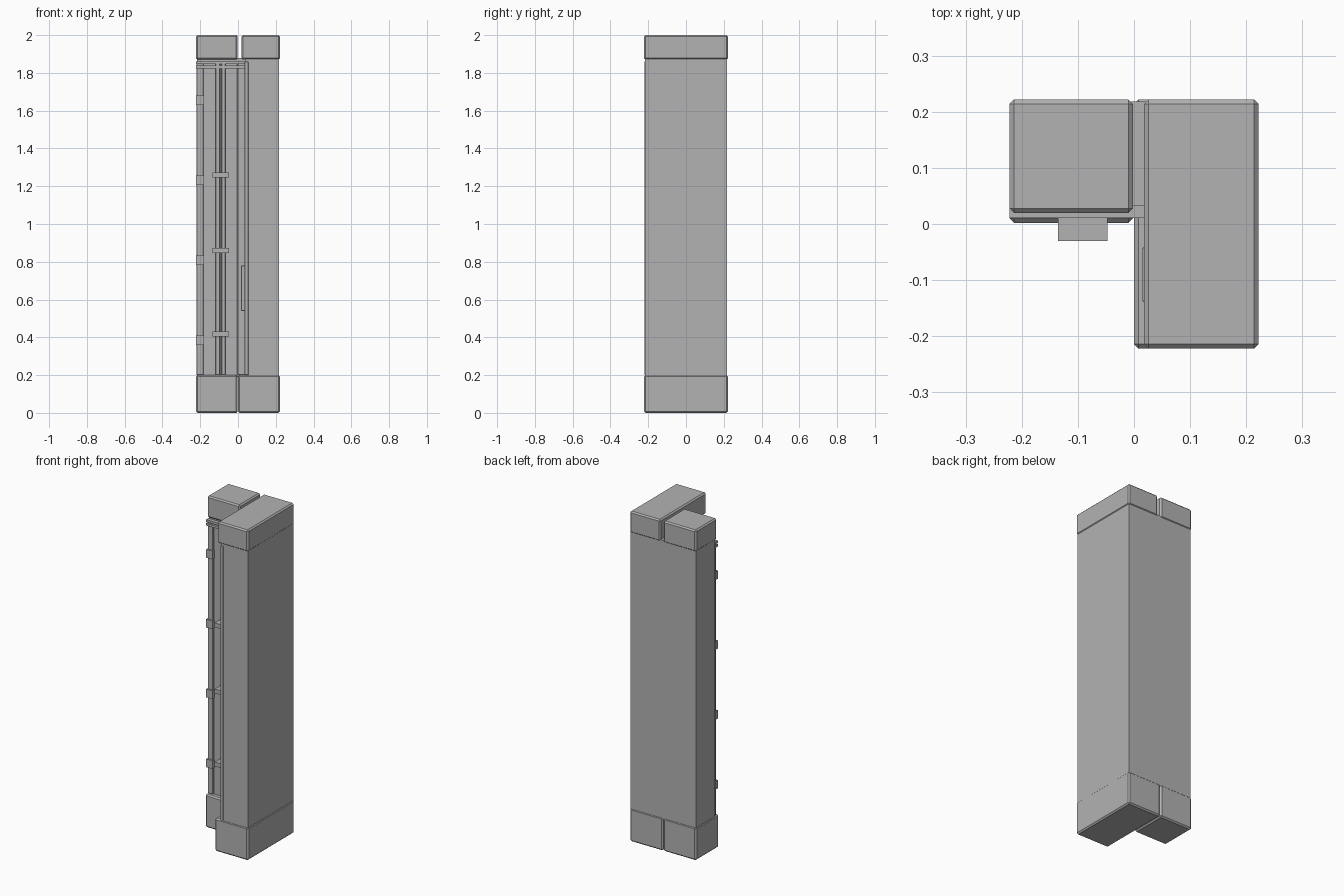
import bpy
import bmesh

if "Cube" in bpy.data.objects:
    bpy.data.objects.remove(bpy.data.objects["Cube"])

grey = bpy.data.materials.new("plaster grey")
grey.diffuse_color = (0.45, 0.45, 0.45, 1)
grey.use_nodes = True
grey.node_tree.nodes["Principled BSDF"].inputs["Base Color"].default_value = grey.diffuse_color


def box(name, x, y, z, bevel=0.0):
    """Box from (min, max) ranges, with optional chamfered edges."""
    bm = bmesh.new()
    bmesh.ops.create_cube(bm, size=1)
    for v in bm.verts:
        v.co = [r[0] + (c + 0.5) * (r[1] - r[0]) for c, r in zip(v.co, (x, y, z))]
    if bevel:
        bmesh.ops.bevel(bm, geom=bm.edges[:], offset=bevel, segments=1,
                        profile=0.5, affect='EDGES')
    mesh = bpy.data.meshes.new(name)
    bm.to_mesh(mesh)
    bm.free()
    mesh.materials.append(grey)
    obj = bpy.data.objects.new(name, mesh)
    bpy.context.collection.objects.link(obj)
    return obj


def l_shaft(name, x_in, y_in, s, z0, z1):
    """Vertical prism with an L-shaped plan, open corner at front left."""
    plan = [(-s, y_in), (x_in, y_in), (x_in, -s), (s, -s), (s, s), (-s, s)]
    bm = bmesh.new()
    face = bm.faces.new([bm.verts.new((px, py, z0)) for px, py in plan])
    up = bmesh.ops.extrude_face_region(bm, geom=[face])
    for v in up["geom"]:
        if isinstance(v, bmesh.types.BMVert):
            v.co.z = z1
    bmesh.ops.recalc_face_normals(bm, faces=bm.faces[:])
    mesh = bpy.data.meshes.new(name)
    bm.to_mesh(mesh)
    bm.free()
    mesh.materials.append(grey)
    bpy.context.collection.objects.link(bpy.data.objects.new(name, mesh))


E = 0.222
# Main corner shaft
l_shaft("shaft", 0.04, 0.032, 0.218, 0.19, 1.88)

# Base blocks and top caps, split into two legs
box("base_left", (-E, -0.002), (0.002, E), (0, 0.2), 0.008)
box("base_right", (0, E), (-E, E), (0, 0.2), 0.008)
box("cap_left", (-E, -0.002), (0.02, E), (1.87, 2), 0.008)
box("cap_right", (0.018, E), (-E, E), (1.87, 2), 0.008)

# Edge trims on both wings and in the inner corner
box("left_trim", (-0.22, -0.182), (0.022, 0.04), (0.2, 1.86), 0.003)
box("front_trim", (0.035, 0.055), (-0.22, -0.18), (0.2, 1.86), 0.002)
box("corner_trim", (-0.004, 0.042), (0.022, 0.04), (0.2, 1.86), 0.003)

# Clips on the left trim
for i in range(4):
    z = 0.385 + i * 0.423
    box("trim_clip", (-E, -0.18), (0.012, 0.035), (z - 0.025, z + 0.025))

# Vertical conduit pair with brackets
for x0, x1 in ((-0.12, -0.096), (-0.089, -0.065)):
    box("conduit", (x0, x1), (-0.006 + 0.018, 0.035), (0.2, 1.86), 0.003)
for z in (0.417, 0.86, 1.26):
    box("conduit_bracket", (-0.135, -0.047), (-0.03, 0.035), (z - 0.013, z + 0.013))

# Horizontal rails under the cap
for z0, z1 in ((1.824, 1.838), (1.846, 1.86)):
    box("top_rail", (-E, 0.035), (0.011, 0.035), (z0, z1))

# Small wall box on the inner side
box("wall_box", (0.015, 0.042), (-0.14, -0.04), (0.54, 0.78), 0.003)
